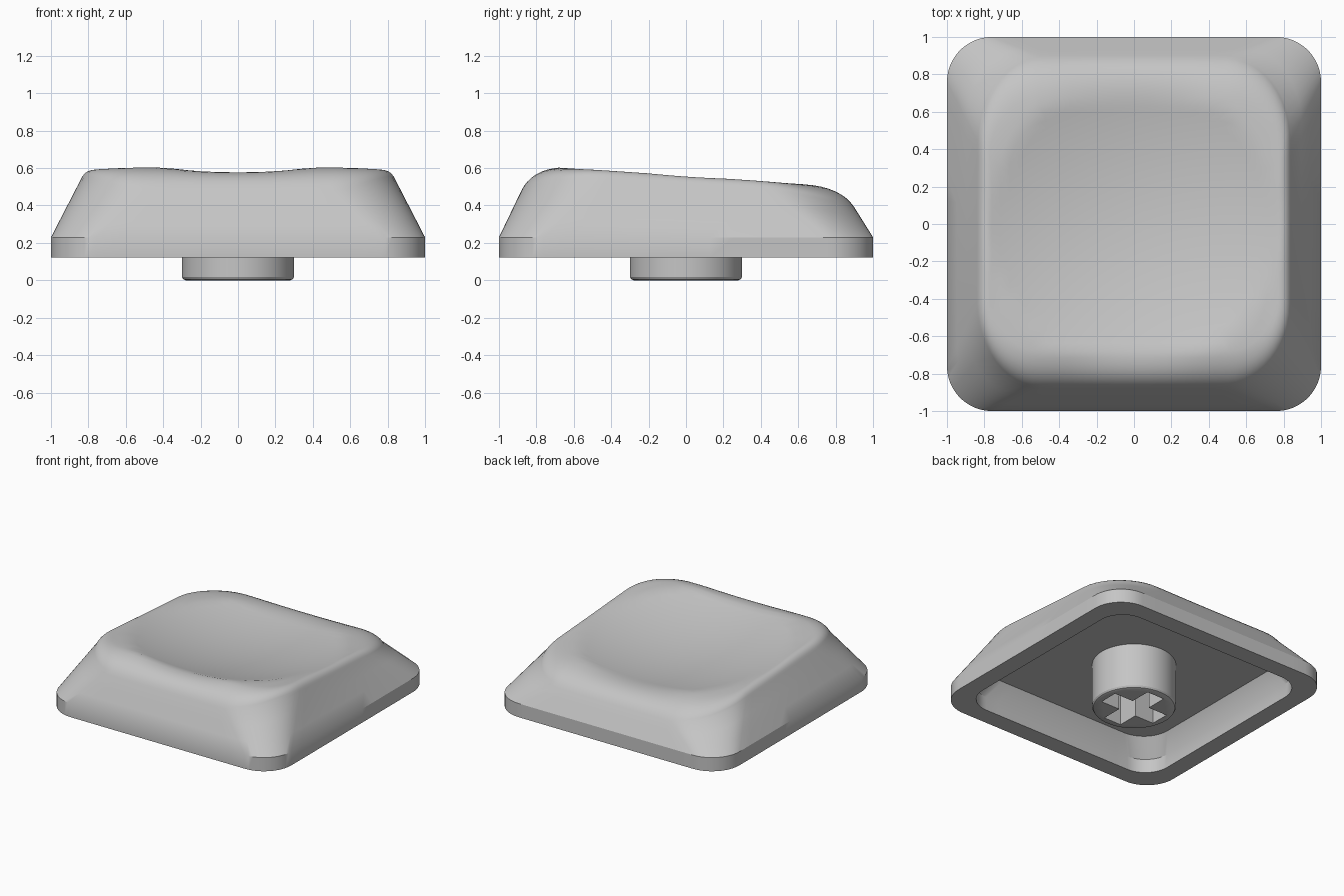
import bpy, bmesh
from math import sin, cos, pi, radians
from mathutils import Vector

cube = bpy.data.objects.get("Cube")
if cube:
    bpy.data.objects.remove(cube, do_unlink=True)

plastic = bpy.data.materials.new("grey_plastic")
plastic.use_nodes = True
GREY = (0.56, 0.56, 0.56, 1)
plastic.diffuse_color = GREY
plastic.node_tree.nodes["Principled BSDF"].inputs["Base Color"].default_value = GREY

CORNER, SIDE = 12, 12


def ring(hx, front, back, rx, ry, level):
    """Rounded rectangle; level(x, y, angle) gives the height of each point."""
    pts = []
    corners = ((1, back, 0), (-1, back, 1), (-1, -front, 2), (1, -front, 3))
    for sx, y, q in corners:
        cy = y - ry if y > 0 else y + ry
        for i in range(CORNER + 1):
            a = (q + i / CORNER) * pi / 2
            pts.append((sx * (hx - rx) + rx * cos(a), cy + ry * sin(a), a))
    # subdivide the straight sides
    full = []
    for i, p in enumerate(pts):
        full.append(p)
        if i % (CORNER + 1) == CORNER:
            n = pts[(i + 1) % len(pts)]
            for k in range(1, SIDE):
                t = k / SIDE
                full.append((p[0] + (n[0] - p[0]) * t, p[1] + (n[1] - p[1]) * t, p[2]))
    return [Vector((x, y, level(x, y, a))) for x, y, a in full]


def square(h, r, z):
    return ring(h, h, h, r, r, lambda x, y, a: z)


def tilt(y):
    return 0.556 - 0.068 * y


def dish(x, y, a=0):
    """Spherical scoop below a tilted plane."""
    return tilt(y) + min(0, 0.18 * (x * x + y * y) - 0.11)


def shoulder(drop, front_z, back_z):
    """Height that blends from the sides to the front and back by direction."""
    def level(x, y, a):
        end = back_z if sin(a) > 0 else front_z
        w = sin(a) ** 2
        return (tilt(y) + drop) * (1 - w) + end * w
    return level


def add_object(name, bm):
    bmesh.ops.recalc_face_normals(bm, faces=bm.faces)
    mesh = bpy.data.meshes.new(name)
    bm.to_mesh(mesh)
    bm.free()
    mesh.materials.append(plastic)
    ob = bpy.data.objects.new(name, mesh)
    bpy.context.collection.objects.link(ob)
    return ob


def loft(name, rings, tip=None):
    bm = bmesh.new()
    loops = [[bm.verts.new(p) for p in r] for r in rings]
    n = len(loops[0])
    for lo, hi in zip(loops, loops[1:]):
        for i in range(n):
            j = (i + 1) % n
            bm.faces.new((lo[i], lo[j], hi[j], hi[i]))
    bm.faces.new(loops[0])
    if tip:
        top = bm.verts.new(tip)
        for i in range(n):
            bm.faces.new((loops[-1][i], loops[-1][(i + 1) % n], top))
    else:
        bm.faces.new(loops[-1])
    return add_object(name, bm)


def smooth(ob):
    bpy.ops.object.select_all(action='DESELECT')
    ob.select_set(True)
    bpy.context.view_layer.objects.active = ob
    bpy.ops.object.shade_smooth_by_angle(angle=radians(30))


# Cap: hollow underside, skirt, rounded shoulder, then scooped top
rings = [square(0.79, 0.22, 0.36), square(0.86, 0.2, 0.23), square(0.86, 0.2, 0.122),
         square(1, 0.24, 0.122), square(1, 0.24, 0.23)]
skirt_top = rings[-1]
low = ring(0.84, 0.88, 0.9, 0.34, 0.45, shoulder(-0.045, 0.48, 0.39))
mid = ring(0.815, 0.825, 0.83, 0.31, 0.4, shoulder(0.012, 0.59, 0.5))
rim = ring(0.76, 0.68, 0.63, 0.25, 0.31, dish)
for t in (0.33, 0.66):
    rings.append([a.lerp(b, t) for a, b in zip(skirt_top, low)])
STEPS = 8
for k in range(STEPS + 1):
    t = k / STEPS
    rings.append([a.lerp(b, t).lerp(b.lerp(c, t), t) for a, b, c in zip(low, mid, rim)])
SCOOP = 16
for k in range(1, SCOOP):
    s = 1 - k / SCOOP
    rings.append([Vector((p.x * s, p.y * s, dish(p.x * s, p.y * s))) for p in rim])
smooth(loft("cap", rings, (0, 0, dish(0, 0))))


# Stem: round post with a softened lower edge
def circle(r, z):
    return [Vector((r * cos(a), r * sin(a), z)) for a in (2 * pi * i / 64 for i in range(64))]


stem = loft("stem", [circle(0.28, 0), circle(0.292, 0.005), circle(0.3, 0.018), circle(0.3, 0.38)])

# Cross-shaped socket cut into the stem
L, W = 0.24, 0.075
arm = [(L, -W), (L, W), (W, W)]
cross = []
for q in range(4):
    c, s = round(cos(q * pi / 2)), round(sin(q * pi / 2))
    cross += [(x * c - y * s, x * s + y * c) for x, y in arm]
cutter = loft("socket_cutter", [[Vector((x, y, z)) for x, y in cross] for z in (-0.1, 0.36)])
cutter.hide_render = True
cut = stem.modifiers.new("socket", 'BOOLEAN')
cut.operation = 'DIFFERENCE'
cut.solver = 'EXACT'
cut.object = cutter
bpy.context.view_layer.objects.active = stem
bpy.ops.object.modifier_apply(modifier=cut.name)
bpy.data.objects.remove(cutter, do_unlink=True)
smooth(stem)
